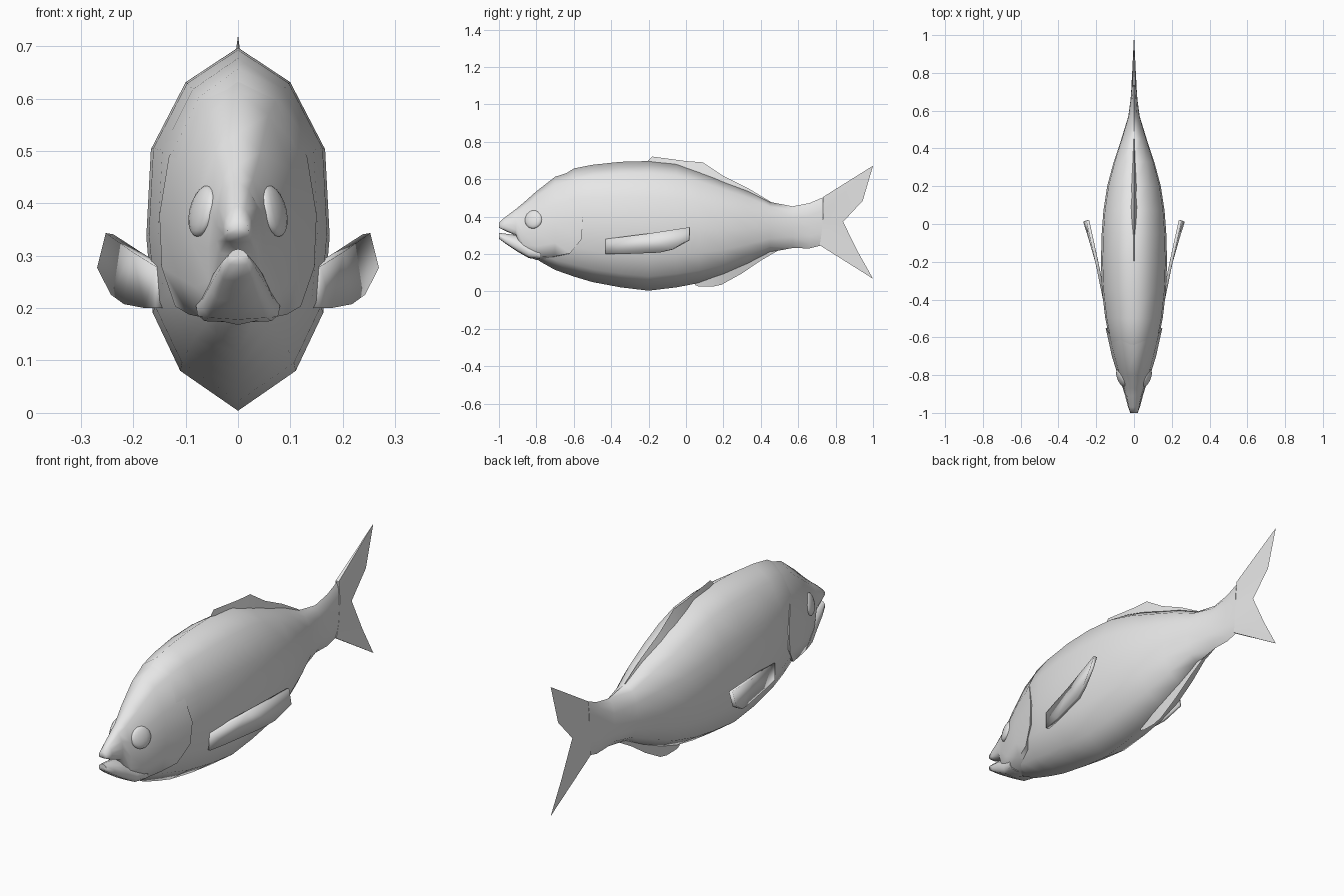
import bpy, bmesh, math
from mathutils import Vector, Matrix

if "Cube" in bpy.data.objects:
    bpy.data.objects.remove(bpy.data.objects["Cube"])

grey = bpy.data.materials.new("light grey")
grey.diffuse_color = (0.8, 0.8, 0.8, 1)
grey.use_nodes = True
grey.node_tree.nodes["Principled BSDF"].inputs["Base Color"].default_value = grey.diffuse_color


def finish(name, bm, angle=75, mirror=False):
    """Turn a bmesh into a shaded object."""
    bmesh.ops.recalc_face_normals(bm, faces=bm.faces)
    mesh = bpy.data.meshes.new(name)
    bm.to_mesh(mesh)
    bm.free()
    mesh.materials.append(grey)
    obj = bpy.data.objects.new(name, mesh)
    bpy.context.collection.objects.link(obj)
    bpy.ops.object.select_all(action='DESELECT')
    obj.select_set(True)
    bpy.context.view_layer.objects.active = obj
    bpy.ops.object.shade_smooth_by_angle(angle=math.radians(angle))
    if mirror:
        obj.modifiers.new("mirror", 'MIRROR')
    return obj


def loft(name, stations, section, end_y=None):
    """Skin 12-sided rings; stations are (y, half width, top z, bottom z).
    end_y gives the last ring its own y for each section point."""
    bm = bmesh.new()
    rings = []
    for i, (y, w, top, bot) in enumerate(stations):
        half = []
        for k, (fx, fz) in enumerate(section):
            yy = end_y[k] if end_y and i == len(stations) - 1 else y
            half.append((fx * w, yy, bot + fz * (top - bot)))
        other = [(-x, yy, z) for x, yy, z in half[-2:0:-1]]
        rings.append([bm.verts.new(p) for p in half + other])
    n = len(rings[0])
    for a, b in zip(rings, rings[1:]):
        for k in range(n):
            bm.faces.new((a[k], a[(k + 1) % n], b[(k + 1) % n], b[k]))
    for ring in (rings[0], rings[-1]):
        mid = sum((v.co for v in ring), Vector()) / n
        c = bm.verts.new(mid)
        for k in range(n):
            bm.faces.new((ring[k], ring[(k + 1) % n], c))
    return finish(name, bm)


def wedge_fin(name, base, edge, thick):
    """Fin on the centre plane: thick at its base, sharp at its outer edge."""
    bm = bmesh.new()
    left = [bm.verts.new((-t, y, z)) for (y, z), t in zip(base, thick)]
    right = [bm.verts.new((t, y, z)) for (y, z), t in zip(base, thick)]
    tip = [bm.verts.new((0, y, z)) for y, z in edge]
    for i in range(len(base) - 1):
        bm.faces.new((left[i], left[i + 1], tip[i + 1], tip[i]))
        bm.faces.new((right[i], right[i + 1], tip[i + 1], tip[i]))
        bm.faces.new((left[i], left[i + 1], right[i + 1], right[i]))
    for i in (0, -1):
        bm.faces.new((left[i], right[i], tip[i]))
    return finish(name, bm, 40)


# Half cross-sections as fractions of width and height, top to bottom
body_section = [(0, 1), (.57, .905), (.95, .72), (1, .48), (.93, .27), (.63, .11), (0, 0)]
head_section = [(0, 1), (.5, .9), (.88, .66), (1, .42), (.97, .2), (.8, .04), (0, 0)]

# Body, from inside the head to the tail root
loft("body", [
    (-.85, .035, .46, .21), (-.78, .07, .53, .16), (-.7, .1, .595, .115),
    (-.6, .132, .657, .08), (-.5, .152, .677, .05), (-.35, .17, .693, .022),
    (-.2, .175, .697, .004), (-.05, .171, .682, .022), (.07, .162, .645, .045),
    (.2, .142, .592, .085), (.33, .107, .54, .145), (.45, .067, .478, .21),
    (.57, .03, .455, .232), (.66, .018, .472, .23), (.73, .013, .502, .248)],
    body_section)

# Head shell with raised gill cover at its rear edge
loft("head", [
    (-1, .02, .368, .34), (-.97, .028, .395, .325), (-.91, .042, .44, .3),
    (-.87, .057, .473, .195), (-.8, .086, .535, .168), (-.7, .117, .613, .17),
    (-.6, .15, .645, .185)],
    head_section, end_y=[-.6, -.6, -.58, -.55, -.56, -.62, -.68])

# Lower jaw
loft("lower_jaw", [
    (-1, .02, .313, .282), (-.96, .034, .308, .252), (-.9, .05, .3, .212),
    (-.84, .068, .27, .178), (-.78, .08, .25, .172)], head_section)

# Eyes: flattened spheres following the slope of the cheek
bm = bmesh.new()
turn = Vector((1, -.4, .25)).to_track_quat('X', 'Z').to_matrix().to_4x4()
place = Matrix.Translation((.068, -.815, .385)) @ turn @ Matrix.Diagonal((.018, .05, .05, 1))
bmesh.ops.create_uvsphere(bm, u_segments=16, v_segments=10, radius=1, matrix=place)
finish("eyes", bm, 75, mirror=True)

# Dorsal fin
wedge_fin("dorsal_fin",
          [(-.21, .66), (-.17, .66), (0, .63), (.09, .6), (.2, .56), (.33, .51), (.46, .45)],
          [(-.21, .692), (-.18, .721), (0, .697), (.09, .69), (.2, .617), (.33, .553), (.46, .475)],
          [.004, .008, .018, .022, .022, .016, .004])

# Anal fin
wedge_fin("anal_fin",
          [(.03, .07), (.08, .08), (.15, .1), (.2, .12), (.3, .17), (.4, .22), (.49, .25)],
          [(.05, .033), (.07, .026), (.14, .025), (.19, .036), (.3, .097), (.4, .165), (.49, .217)],
          [.004, .01, .016, .02, .018, .012, .004])

# Forked tail fin
wedge_fin("tail_fin",
          [(.715, .247), (.725, .31), (.73, .37), (.735, .43), (.733, .505)],
          [(1, .068), (.92, .21), (.84, .372), (.945, .485), (1, .672)],
          [.008, .013, .014, .013, .008])

# Pectoral fins, angled outward and back
bm = bmesh.new()
outline = [(.15, -.43, .28), (.195, -.21, .308), (.245, .02, .342), (.262, .015, .275),
           (.235, -.07, .225), (.21, -.14, .208), (.17, -.33, .2), (.15, -.43, .2)]
bm.faces.new([bm.verts.new(p) for p in outline])
bmesh.ops.triangulate(bm, faces=bm.faces)
fins = finish("pectoral_fins", bm, 30, mirror=True)
solid = fins.modifiers.new("thickness", 'SOLIDIFY')
solid.thickness = .016
solid.offset = 0
